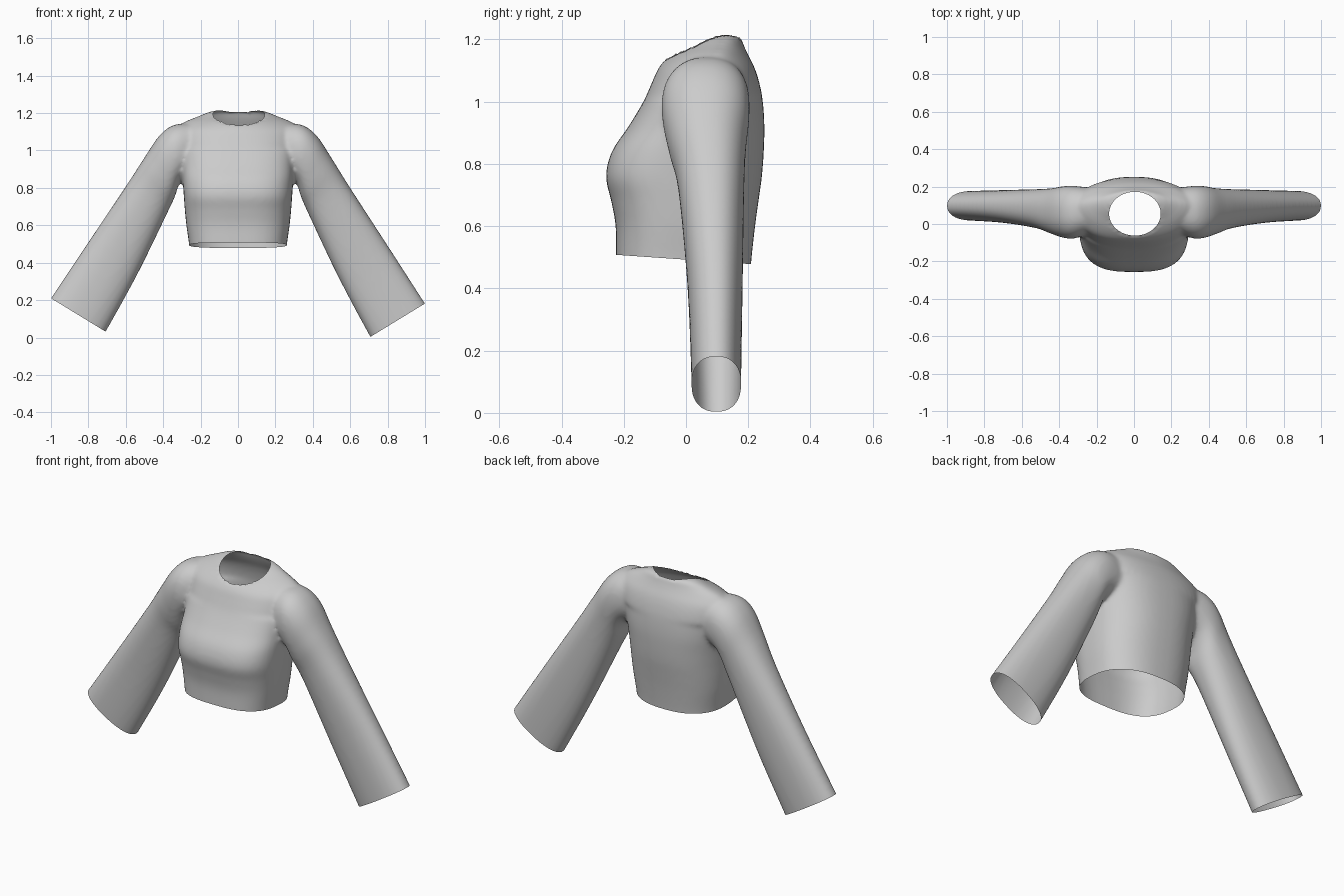
import bpy, bmesh, math
from mathutils import Vector

if "Cube" in bpy.data.objects:
    bpy.data.objects.remove(bpy.data.objects["Cube"])

SIDES, STEPS = 56, 5


def spline(rows):
    """Catmull-Rom interpolation through rows of numbers."""
    out = []
    for i in range(len(rows) - 1):
        a, b, c, d = (rows[max(0, min(len(rows) - 1, i + k))] for k in (-1, 0, 1, 2))
        for s in range(STEPS):
            t = s / STEPS
            out.append([0.5 * (2 * q + (r - p) * t + (2 * p - 5 * q + 4 * r - u) * t * t
                               + (3 * q - p - 3 * r + u) * t ** 3)
                        for p, q, r, u in zip(a, b, c, d)])
    out.append(list(rows[-1]))
    return out


def unit_ring(n_front, n_back):
    """Rounded-box outline as (side, depth) pairs between -1 and 1."""
    for k in range(SIDES):
        a = 2 * math.pi * k / SIDES
        c, s = math.cos(a), math.sin(a)
        e = 2 / (n_back if s > 0 else n_front)
        yield math.copysign(abs(c) ** e, c), math.copysign(abs(s) ** e, s)


def loft(bm, rings):
    """Closed solid skinned over rings of points."""
    vs = [[bm.verts.new(p) for p in r] for r in rings]
    faces = [bm.faces.new((a[k], a[(k + 1) % SIDES], b[(k + 1) % SIDES], b[k]))
             for a, b in zip(vs, vs[1:]) for k in range(SIDES)]
    faces += [bm.faces.new(vs[0][::-1]), bm.faces.new(vs[-1])]
    bmesh.ops.recalc_face_normals(bm, faces=faces)


bm = bmesh.new()

# Torso: z, half width, front y, back y, roundness front, roundness back
torso = [
    (0.42, 0.255, -0.225, 0.205, 2.8, 2.4),
    (0.50, 0.262, -0.225, 0.211, 2.8, 2.4),
    (0.60, 0.276, -0.226, 0.222, 2.8, 2.4),
    (0.68, 0.284, -0.240, 0.233, 2.8, 2.4),
    (0.76, 0.290, -0.257, 0.244, 2.9, 2.4),
    (0.84, 0.295, -0.238, 0.250, 2.8, 2.4),
    (0.92, 0.300, -0.185, 0.252, 2.7, 2.4),
    (1.00, 0.310, -0.137, 0.247, 2.6, 2.3),
    (1.06, 0.320, -0.110, 0.236, 2.4, 2.2),
    (1.11, 0.325, -0.087, 0.220, 2.1, 2.0),
    (1.15, 0.290, -0.050, 0.200, 1.8, 1.8),
    (1.18, 0.220, 0.000, 0.186, 1.8, 1.8),
    (1.21, 0.140, 0.050, 0.172, 2.0, 2.0),
    (1.22, 0.060, 0.080, 0.130, 2.0, 2.0),
]
rings = []
for z, w, f, b, nf, nb in spline(torso):
    mid = 0.4 * f + 0.6 * b if z > 1.0 else 0.5 * (f + b)
    rings.append([(u * w, mid + v * ((b - mid) if v > 0 else (mid - f)), z)
                  for u, v in unit_ring(nf, nb)])
loft(bm, rings)

# Sleeves: top x, top z, underside x, underside z, front y, back y
sleeve = [
    (0.24, 1.145, 0.20, 0.900, -0.04, 0.190),
    (0.34, 1.137, 0.28, 0.865, -0.075, 0.203),
    (0.42, 1.080, 0.315, 0.820, -0.075, 0.203),
    (0.50, 0.960, 0.338, 0.750, -0.055, 0.193),
    (0.60, 0.800, 0.382, 0.650, -0.025, 0.187),
    (0.80, 0.492, 0.537, 0.322, 0.005, 0.182),
    (1.00, 0.182, 0.707, 0.003, 0.018, 0.177),
    (1.05, 0.102, 0.757, -0.077, 0.018, 0.177),
]
LEFT_LIFT = 0.028
for side in (1, -1):
    rings = []
    for tx, tz, bx, bz, f, b in spline(sleeve):
        lift = LEFT_LIFT * max(0, tx - 0.45) / 0.55 if side < 0 else 0
        rings.append([(side * ((tx + bx) / 2 + u * (tx - bx) / 2),
                       (f + b) / 2 + v * (b - f) / 2,
                       (tz + bz) / 2 + u * (tz - bz) / 2 + lift)
                      for u, v in unit_ring(2.3, 2.3)])
    loft(bm, rings)

# Fuse torso and sleeves into one soft cloth surface
mesh = bpy.data.meshes.new("long_sleeve_top")
bm.to_mesh(mesh)
bm.free()
top = bpy.data.objects.new("long_sleeve_top", mesh)
bpy.context.collection.objects.link(top)
fuse = top.modifiers.new("fuse", 'REMESH')
fuse.mode, fuse.voxel_size = 'VOXEL', 0.011
soft = top.modifiers.new("soften", 'SMOOTH')
soft.factor, soft.iterations = 0.5, 8
fused = bpy.data.meshes.new_from_object(
    top.evaluated_get(bpy.context.evaluated_depsgraph_get()))
top.modifiers.clear()
top.data = fused

bm = bmesh.new()
bm.from_mesh(fused)


def cut(point, normal, keep):
    """Slice open along a plane, only within the chosen region."""
    faces = [f for f in bm.faces if keep(f.calc_center_median())]
    geom = faces + list({e for f in faces for e in f.edges}) \
        + list({v for f in faces for v in f.verts})
    bmesh.ops.bisect_plane(bm, geom=geom, dist=1e-5, plane_co=point,
                           plane_no=normal, clear_outer=True)


# Hem and cuff openings
cut(Vector((0, -0.225, 0.508)), Vector((0, -0.03, -0.435)).normalized(),
    lambda c: abs(c.x) < 0.34 and c.z < 0.62)
for side in (1, -1):
    lift = LEFT_LIFT if side < 0 else 0
    cut(Vector((side, 0.1, 0.182 + lift)), Vector((side * 0.179, 0, -0.293)).normalized(),
        lambda c: c.x * side > 0.5)

# Round neck opening, with its rim drawn onto a clean oval
NX, NY, RX, RY = 0.005, 0.055, 0.138, 0.117


def oval(v):
    return math.hypot((v.co.x - NX) / RX, (v.co.y - NY) / RY)


bmesh.ops.delete(bm, geom=[v for v in bm.verts if v.co.z > 1.0 and oval(v) < 1],
                 context='VERTS')
for v in bm.verts:
    if v.is_boundary and v.co.z > 1.0:
        k = oval(v)
        v.co.x, v.co.y = NX + (v.co.x - NX) / k, NY + (v.co.y - NY) / k

for f in bm.faces:
    f.smooth = True
bm.to_mesh(fused)
bm.free()
fused.name = "long_sleeve_top"
